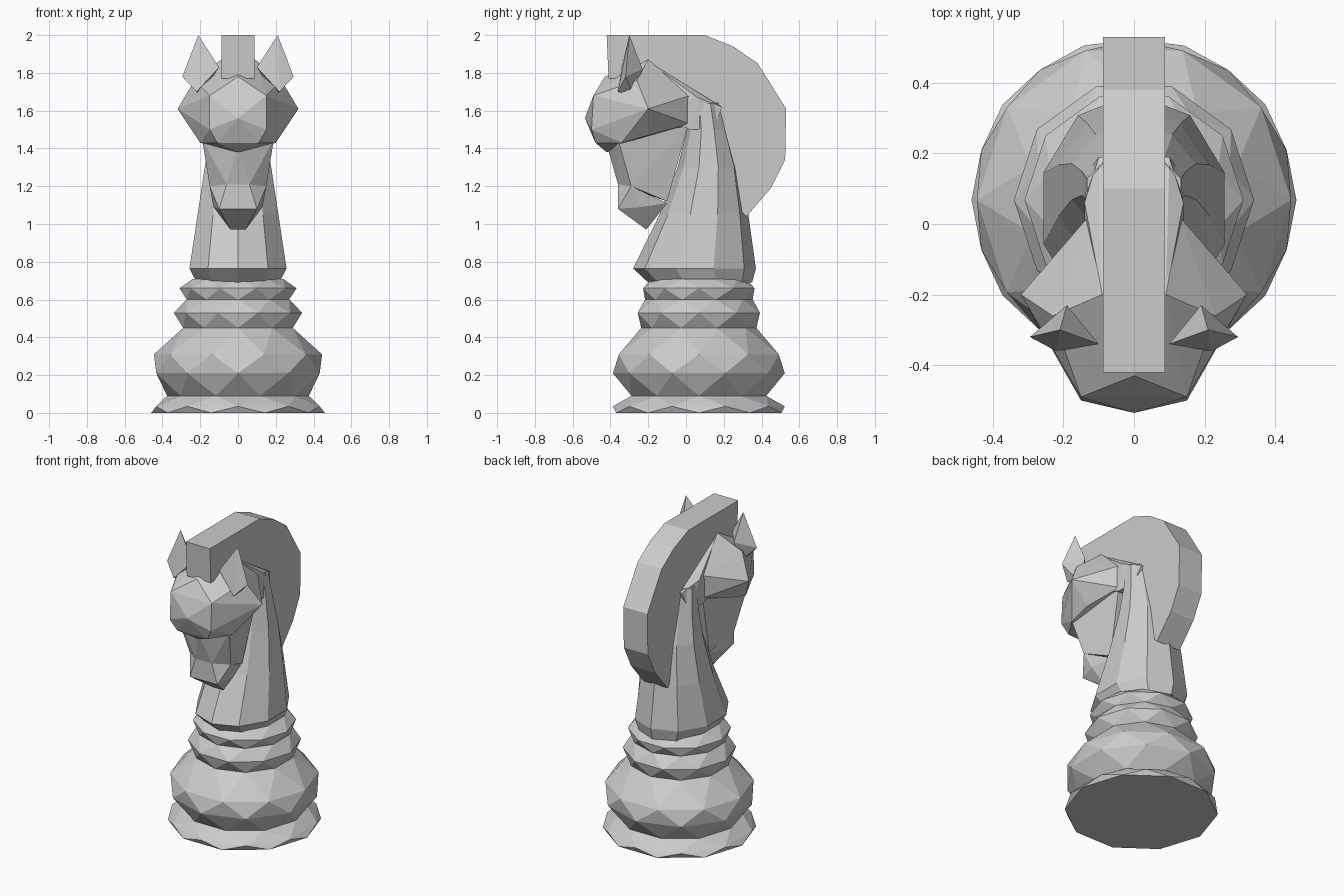
import bpy, bmesh
from math import sin, cos, pi

if "Cube" in bpy.data.objects:
    bpy.data.objects.remove(bpy.data.objects["Cube"])


def finish(bm, name):
    bmesh.ops.recalc_face_normals(bm, faces=bm.faces)
    me = bpy.data.meshes.new(name)
    bm.to_mesh(me)
    bm.free()
    ob = bpy.data.objects.new(name, me)
    bpy.context.collection.objects.link(ob)
    return ob


def loft(name, rings, n, twist):
    """Stack elliptical rings (z, centre y, rx, ry); twist staggers alternate rings into triangles."""
    bm = bmesh.new()
    loops = []
    for k, (z, cy, rx, ry) in enumerate(rings):
        off = 0.5 * (k % 2) if twist else 0.5
        loops.append([bm.verts.new((rx * cos(2 * pi * (i + off) / n),
                                    cy + ry * sin(2 * pi * (i + off) / n), z)) for i in range(n)])
    for k in range(len(loops) - 1):
        a, b = loops[k], loops[k + 1]
        for i in range(n):
            j = (i + 1) % n
            if not twist:
                bm.faces.new((a[i], a[j], b[j], b[i]))
            elif k % 2 == 0:
                bm.faces.new((a[i], a[j], b[i]))
                bm.faces.new((a[j], b[j], b[i]))
            else:
                bm.faces.new((a[i], b[j], b[i]))
                bm.faces.new((a[i], a[j], b[j]))
    bm.faces.new(loops[0])
    bm.faces.new(loops[-1])
    return finish(bm, name)


def hull(name, pts, mirror=True):
    """Convex faceted block from a few points, mirrored in x."""
    bm = bmesh.new()
    for x, y, z in pts:
        bm.verts.new((x, y, z))
        if mirror and x:
            bm.verts.new((-x, y, z))
    res = bmesh.ops.convex_hull(bm, input=bm.verts)
    junk = [v for v in set(res["geom_interior"] + res["geom_unused"]) if isinstance(v, bmesh.types.BMVert)]
    bmesh.ops.delete(bm, geom=junk, context='VERTS')
    return finish(bm, name)


# Turned base: foot, bulge and two collars
profile = [(0, .46), (.035, .455), (.09, .375), (.21, .455), (.31, .445), (.45, .305),
           (.53, .34), (.60, .285), (.66, .31), (.71, .25)]
loft("base", [(z, .068, r, r) for z, r in profile], 10, True)

# Neck, tapering and leaning back
neck = [(.69, .075, .23, .275), (.765, .045, .27, .325), (1.05, .095, .225, .235),
        (1.3, .12, .185, .165), (1.5, .115, .155, .11), (1.64, .1, .14, .095)]
loft("neck", neck, 10, False)

# Crest joining neck to the back of the head
hull("crest", [(.14, .02, 1.5), (.14, .06, 1.67), (.1, .19, 1.62), (.13, .15, 1.5),
               (.09, -.2, 1.86), (.14, -.2, 1.6)])

# Faceted forehead and cheeks
hull("head", [(.32, -.2, 1.61), (.23, -.26, 1.76), (.09, -.2, 1.87), (0, -.43, 1.78),
              (.15, -.49, 1.68), (0, -.535, 1.56), (.15, -.5, 1.5), (.2, -.34, 1.43),
              (.11, -.48, 1.43), (0, -.42, 1.38), (.13, .02, 1.68), (.13, .02, 1.53),
              (.2, -.2, 1.47)])

# Tapering muzzle and nose
hull("muzzle", [(.19, -.36, 1.45), (0, -.42, 1.42), (.13, .01, 1.52), (.15, -.29, 1.2),
                (.06, -.36, 1.21), (.1, -.1, 1.12)])
hull("nose", [(.15, -.29, 1.2), (.06, -.36, 1.21), (.1, -.36, 1.08), (.13, -.24, 1.09),
              (0, -.34, 1.07), (.04, -.21, .97), (.09, -.1, 1.11)])

# Pointed ears
for side, name in ((1, "right_ear"), (-1, "left_ear")):
    ear = [(.21, -.3, 2), (.295, -.32, 1.78), (.19, -.23, 1.82), (.1, -.34, 1.83),
           (.22, -.36, 1.7), (.2, -.28, 1.68)]
    hull(name, [(side * x, y, z) for x, y, z in ear], False)

# Mane: flat slab extruded from its side profile
side_profile = [(-.42, 2), (.1, 2), (.25, 1.94), (.38, 1.85), (.53, 1.61), (.525, 1.34),
                (.45, 1.19), (.32, 1.04), (.25, 1.1), (.14, 1.6), (-.2, 1.77), (-.41, 1.77)]
bm = bmesh.new()
face = bm.faces.new([bm.verts.new((-.088, y, z)) for y, z in side_profile])
ext = bmesh.ops.extrude_face_region(bm, geom=[face], use_keep_orig=True)
bmesh.ops.translate(bm, vec=(.176, 0, 0),
                    verts=[g for g in ext["geom"] if isinstance(g, bmesh.types.BMVert)])
finish(bm, "mane")
